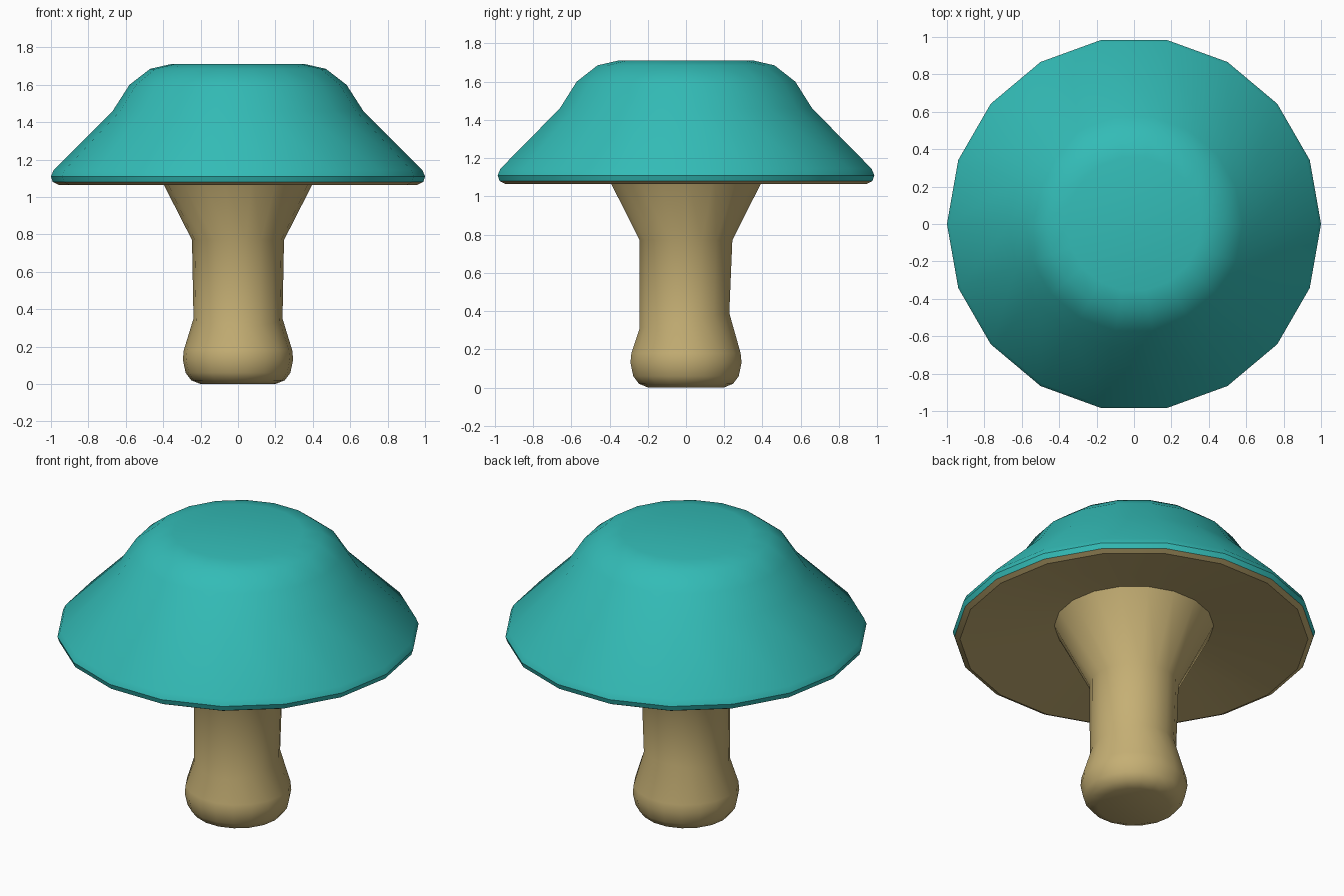
import bpy, bmesh, math

if "Cube" in bpy.data.objects:
    bpy.data.objects.remove(bpy.data.objects["Cube"])

SIDES = 18

def material(name, rgb):
    m = bpy.data.materials.new(name)
    m.diffuse_color = (*rgb, 1)
    m.use_nodes = True
    m.node_tree.nodes["Principled BSDF"].inputs["Base Color"].default_value = m.diffuse_color
    return m

teal = material("teal", (0.033, 0.50, 0.47))
tan = material("tan", (0.56, 0.43, 0.175))

def lathe(name, profile, mats, band_mat=lambda i: 0, tilt=lambda z: (0, 0)):
    """Revolve (radius, z) points; radius 0 makes a pole. tilt gives (y shift, z slope in y)."""
    bm = bmesh.new()
    rings = []
    for r, z in profile:
        shift, slope = tilt(z)
        if r == 0:
            rings.append([bm.verts.new((0, 0, z))])
            continue
        ring = []
        for k in range(SIDES):
            a = 2 * math.pi * k / SIDES
            x, y = r * math.cos(a), r * math.sin(a)
            ring.append(bm.verts.new((x, y + shift, z + slope * y)))
        rings.append(ring)
    for i, (a, b) in enumerate(zip(rings, rings[1:])):
        for k in range(SIDES):
            n = (k + 1) % SIDES
            quad = [a[k % len(a)], b[k % len(b)], b[n % len(b)], a[n % len(a)]]
            f = bm.faces.new(list(dict.fromkeys(quad)))
            f.material_index = band_mat(i)
    me = bpy.data.meshes.new(name)
    bm.to_mesh(me)
    bm.free()
    for m in mats:
        me.materials.append(m)
    ob = bpy.data.objects.new(name, me)
    bpy.context.collection.objects.link(ob)
    bpy.ops.object.select_all(action='DESELECT')
    ob.select_set(True)
    bpy.context.view_layer.objects.active = ob
    bpy.ops.object.shade_smooth_by_angle(angle=math.radians(32))
    return ob

# Cap: domed top, flared brim, rounded rim, shallow hollow underside in tan
cap = [(0, 1.71), (0.36, 1.71), (0.47, 1.685), (0.58, 1.60), (0.67, 1.46),
       (0.985, 1.145), (1.0, 1.11), (0.99, 1.08), (0.96, 1.065), (0.44, 1.15)]
lathe("mushroom_cap", cap, [teal, tan], lambda i: 1 if i >= 7 else 0)

# Stem: flared neck, straight shaft with a slightly tilted waist, rounded foot
stem = [(0.44, 1.15), (0.246, 0.77), (0.238, 0.35), (0.29, 0.18), (0.295, 0.13),
        (0.28, 0.06), (0.25, 0.02), (0.20, 0.0), (0, 0.0)]
lathe("mushroom_stem", stem, [tan],
      tilt=lambda z: (-0.008, 0.17) if z == 0.35 else (0, 0))
